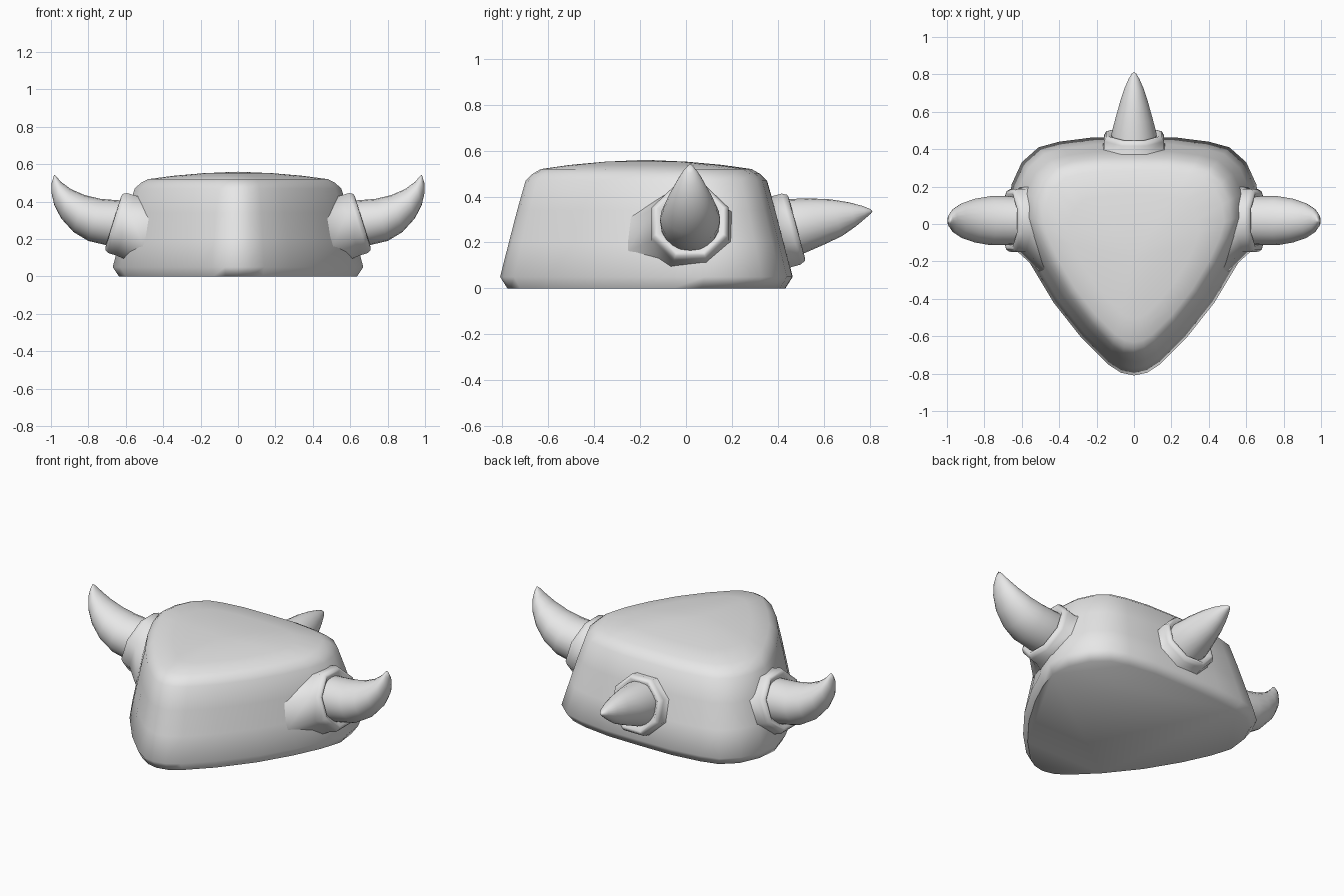
import bpy, bmesh, math
from mathutils import Vector

old = bpy.data.objects.get("Cube")
if old:
    bpy.data.objects.remove(old, do_unlink=True)

grey = bpy.data.materials.new("plain grey")
grey.use_nodes = True
grey.diffuse_color = (0.8, 0.8, 0.8, 1)
grey.node_tree.nodes["Principled BSDF"].inputs["Base Color"].default_value = (0.8, 0.8, 0.8, 1)


def loft(name, rings, tip=None, angle=60):
    """Skin a stack of rings, cap the start, and close the end on a tip or a cap."""
    bm = bmesh.new()
    loops = [[bm.verts.new(p) for p in ring] for ring in rings]
    n = len(loops[0])
    for a, b in zip(loops, loops[1:]):
        for i in range(n):
            j = (i + 1) % n
            bm.faces.new((a[i], a[j], b[j], b[i]))
    bm.faces.new(loops[0])
    if tip is None:
        bm.faces.new(loops[-1])
    else:
        end = bm.verts.new(tip)
        for i in range(n):
            bm.faces.new((loops[-1][i], loops[-1][(i + 1) % n], end))
    bmesh.ops.recalc_face_normals(bm, faces=bm.faces)
    mesh = bpy.data.meshes.new(name)
    bm.to_mesh(mesh)
    bm.free()
    obj = bpy.data.objects.new(name, mesh)
    bpy.context.collection.objects.link(obj)
    mesh.materials.append(grey)
    bpy.ops.object.select_all(action='DESELECT')
    bpy.context.view_layer.objects.active = obj
    obj.select_set(True)
    bpy.ops.object.shade_smooth_by_angle(angle=math.radians(angle))
    return obj


def oval(centre, up, side, sides, turn=0.0):
    """Ring spanned by two half-axis vectors."""
    return [centre + up * math.cos(t) + side * math.sin(t)
            for t in (2 * math.pi * (i + turn) / sides for i in range(sides))]


# Body: shield outline, stacked with inward taper and a low dome
half = [(0.07, -0.795), (0.14, -0.75), (0.28, -0.61), (0.43, -0.42), (0.55, -0.22),
        (0.63, -0.05), (0.67, 0.08), (0.655, 0.21), (0.6, 0.33), (0.51, 0.41),
        (0.4, 0.44), (0.22, 0.463)]
outline = [(0, -0.81)] + half + [(0, 0.465)] + [(-x, y) for x, y in reversed(half)]
levels = [(0.0, 0.95), (0.05, 1.0), (0.2, 0.94), (0.34, 0.883), (0.47, 0.825),
          (0.5, 0.775), (0.52, 0.72), (0.538, 0.52), (0.552, 0.28)]
MID = -0.175
loft("body", [[Vector((x * s, MID + (y - MID) * s, z)) for x, y in outline]
              for z, s in levels], tip=(0, MID, 0.56))


def add_horn(label, out, lateral, shift, collar, horn, tip):
    """Faceted collar and curved horn, laid out in the plane of out and z."""
    up_z = Vector((0, 0, 1))

    def at(p):
        return out * p[0] + up_z * p[1] + shift

    # Collar: octagon flaring into the body, with a rounded rim
    (cu, cz), (nu, nz), radius, flare = collar
    normal, up = out * nu + up_z * nz, up_z * nu - out * nz
    k = 1 / math.cos(math.pi / 8)
    profile = [flare, (-0.07, radius, radius), (-0.025, radius, radius),
               (-0.004, radius * 0.93, radius * 0.93),
               (0.0, radius * 0.85, radius * 0.85),
               (-0.02, radius * 0.72, radius * 0.72)]
    loft(label + "_collar", [oval(at((cu, cz)) + normal * d, up * h * k, lateral * w * k, 8, 0.5)
                             for d, h, w in profile], angle=70)
    # Horn: each section runs from an upper to a lower edge point
    rings = []
    for u1, z1, u2, z2, width in horn:
        a, b = at((u1, z1)), at((u2, z2))
        rings.append(oval((a + b) / 2, (a - b) / 2, lateral * width, 20))
    loft(label + "_horn", rings, tip=at(tip))


side_horn = [(0.58, 0.405, 0.65, 0.155, 0.128), (0.65, 0.408, 0.715, 0.17, 0.131),
             (0.735, 0.415, 0.80, 0.19, 0.131), (0.82, 0.435, 0.88, 0.238, 0.117),
             (0.895, 0.468, 0.945, 0.31, 0.093), (0.945, 0.505, 0.982, 0.38, 0.064),
             (0.968, 0.53, 0.998, 0.45, 0.036), (0.976, 0.539, 0.996, 0.502, 0.016)]
for label, s in (("left", 1), ("right", -1)):
    add_horn(label, Vector((s, 0, 0)), Vector((0, 1, 0)), Vector((0, 0.018, 0)),
             ((0.667, 0.293), (0.955, 0.297), 0.168, (-0.19, 0.18, 0.27)),
             side_horn, (0.983, 0.543))

# Back horn: straighter and slimmer
back_horn = [(0.40, 0.388, 0.45, 0.13, 0.122), (0.46, 0.39, 0.52, 0.155, 0.119),
             (0.54, 0.392, 0.60, 0.19, 0.098), (0.63, 0.388, 0.68, 0.228, 0.074),
             (0.71, 0.375, 0.74, 0.27, 0.051), (0.77, 0.359, 0.785, 0.308, 0.028),
             (0.80, 0.347, 0.805, 0.325, 0.013)]
add_horn("back", Vector((0, 1, 0)), Vector((1, 0, 0)), Vector((0, 0, 0)),
         ((0.483, 0.265), (0.966, 0.26), 0.16, (-0.12, 0.18, 0.25)),
         back_horn, (0.813, 0.337))
